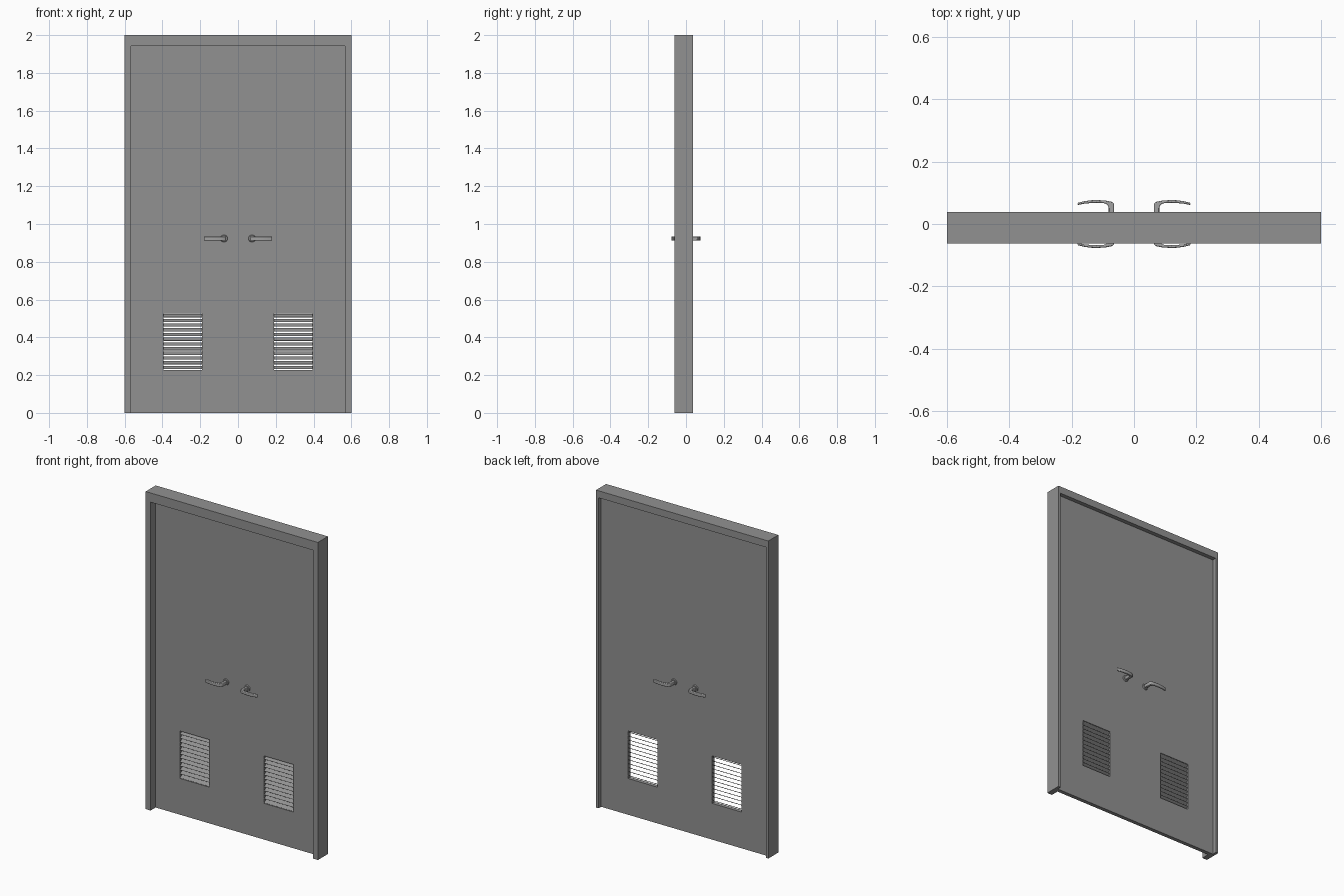
import bpy, bmesh, math
from mathutils import Matrix, Vector

if "Cube" in bpy.data.objects:
    bpy.data.objects.remove(bpy.data.objects["Cube"])

DOOR_T = 0.024           # leaf thickness, centred on y = 0
VENT_X, VENT_Z = (0.191, 0.395), (0.228, 0.527)


def grey(name, v):
    mat = bpy.data.materials.new(name)
    mat.diffuse_color = (v, v, v, 1)
    mat.use_nodes = True
    mat.node_tree.nodes["Principled BSDF"].inputs["Base Color"].default_value = mat.diffuse_color
    return mat


dark, metal = grey("dark_grey", 0.285), grey("metal_grey", 0.36)


def make_object(name, bm, material):
    bmesh.ops.recalc_face_normals(bm, faces=bm.faces)
    mesh = bpy.data.meshes.new(name)
    bm.to_mesh(mesh)
    bm.free()
    mesh.materials.append(material)
    ob = bpy.data.objects.new(name, mesh)
    bpy.context.collection.objects.link(ob)
    return ob


def smooth(ob, angle):
    bpy.ops.object.select_all(action='DESELECT')
    ob.select_set(True)
    bpy.context.view_layer.objects.active = ob
    bpy.ops.object.shade_smooth_by_angle(angle=math.radians(angle))


# Frame: rebated profile (half width, head height, y) swept up, across and down
profile = [(0.6, 2.0, -0.062), (0.5655, 1.942, -0.062), (0.5655, 1.942, -0.012),
           (0.583, 1.956, -0.012), (0.583, 1.956, 0.038), (0.6, 2.0, 0.038)]
bm = bmesh.new()
rings = [[bm.verts.new((side * x, y, z * up)) for x, z, y in profile]
         for side, up in ((-1, 0), (-1, 1), (1, 1), (1, 0))]
n = len(profile)
for a, b in zip(rings, rings[1:]):
    for i in range(n):
        j = (i + 1) % n
        bm.faces.new((a[i], a[j], b[j], b[i]))
bm.faces.new(rings[0])
bm.faces.new(rings[-1])
make_object("door_frame", bm, dark)

# Door leaf: flat grid with two vent openings, thickened
xs = [-0.583, -VENT_X[1], -VENT_X[0], VENT_X[0], VENT_X[1], 0.583]
zs = [0.0, VENT_Z[0], VENT_Z[1], 1.956]
bm = bmesh.new()
grid = [[bm.verts.new((x, 0, z)) for z in zs] for x in xs]
for i in range(5):
    for k in range(3):
        if not (k == 1 and i in (1, 3)):
            bm.faces.new((grid[i][k], grid[i + 1][k],
                          grid[i + 1][k + 1], grid[i][k + 1]))
leaf = make_object("door_leaf", bm, dark)
thick = leaf.modifiers.new("thickness", 'SOLIDIFY')
thick.thickness, thick.offset = DOOR_T, 0

# Louvres: thin slats sloping down towards the front
SLATS = 12
pitch = (VENT_Z[1] - VENT_Z[0]) / SLATS
for side, label in ((-1, "left"), (1, "right")):
    bm = bmesh.new()
    cx = side * sum(VENT_X) / 2
    for i in range(SLATS):
        z = VENT_Z[0] + (i + 0.5) * pitch
        m = (Matrix.Translation((cx, 0, z))
             @ Matrix.Rotation(math.radians(34), 4, 'X')
             @ Matrix.Diagonal((VENT_X[1] - VENT_X[0], 0.029, 0.001, 1)))
        bmesh.ops.create_cube(bm, size=1, matrix=m)
    make_object("vent_slats_" + label, bm, dark)

# Lever handles: plan outline extruded upwards, plus a round tapered rosette
outline = [(0.064, 0.01), (0.064, 0.066), (0.07, 0.071), (0.09, 0.075),
           (0.12, 0.077), (0.14, 0.076), (0.16, 0.073), (0.181, 0.068),
           (0.181, 0.061), (0.16, 0.065), (0.14, 0.067), (0.12, 0.068),
           (0.098, 0.067), (0.089, 0.064), (0.083, 0.058), (0.081, 0.05),
           (0.081, 0.01)]
HANDLE_Z = 0.923
for sx, side in ((-1, "left"), (1, "right")):
    for sy, face in ((-1, "front"), (1, "back")):
        bm = bmesh.new()
        base = bm.faces.new([bm.verts.new((sx * x, sy * y, HANDLE_Z - 0.011))
                             for x, y in outline])
        top = bmesh.ops.extrude_face_region(bm, geom=[base])["geom"]
        bmesh.ops.translate(bm, vec=Vector((0, 0, 0.022)),
                            verts=[v for v in top if isinstance(v, bmesh.types.BMVert)])
        lever = make_object(f"lever_{face}_{side}", bm, metal)
        bev = lever.modifiers.new("rounding", 'BEVEL')
        bev.width, bev.segments, bev.limit_method = 0.003, 2, 'ANGLE'
        bev.angle_limit = math.radians(50)
        smooth(lever, 60)

        bm = bmesh.new()
        m = (Matrix.Translation((sx * 0.074, sy * (DOOR_T / 2 + 0.002), HANDLE_Z))
             @ Matrix.Rotation(-sy * math.pi / 2, 4, 'X'))
        bmesh.ops.create_cone(bm, cap_ends=True, segments=24, radius1=0.02,
                              radius2=0.017, depth=0.008, matrix=m)
        smooth(make_object(f"rosette_{face}_{side}", bm, metal), 25)
